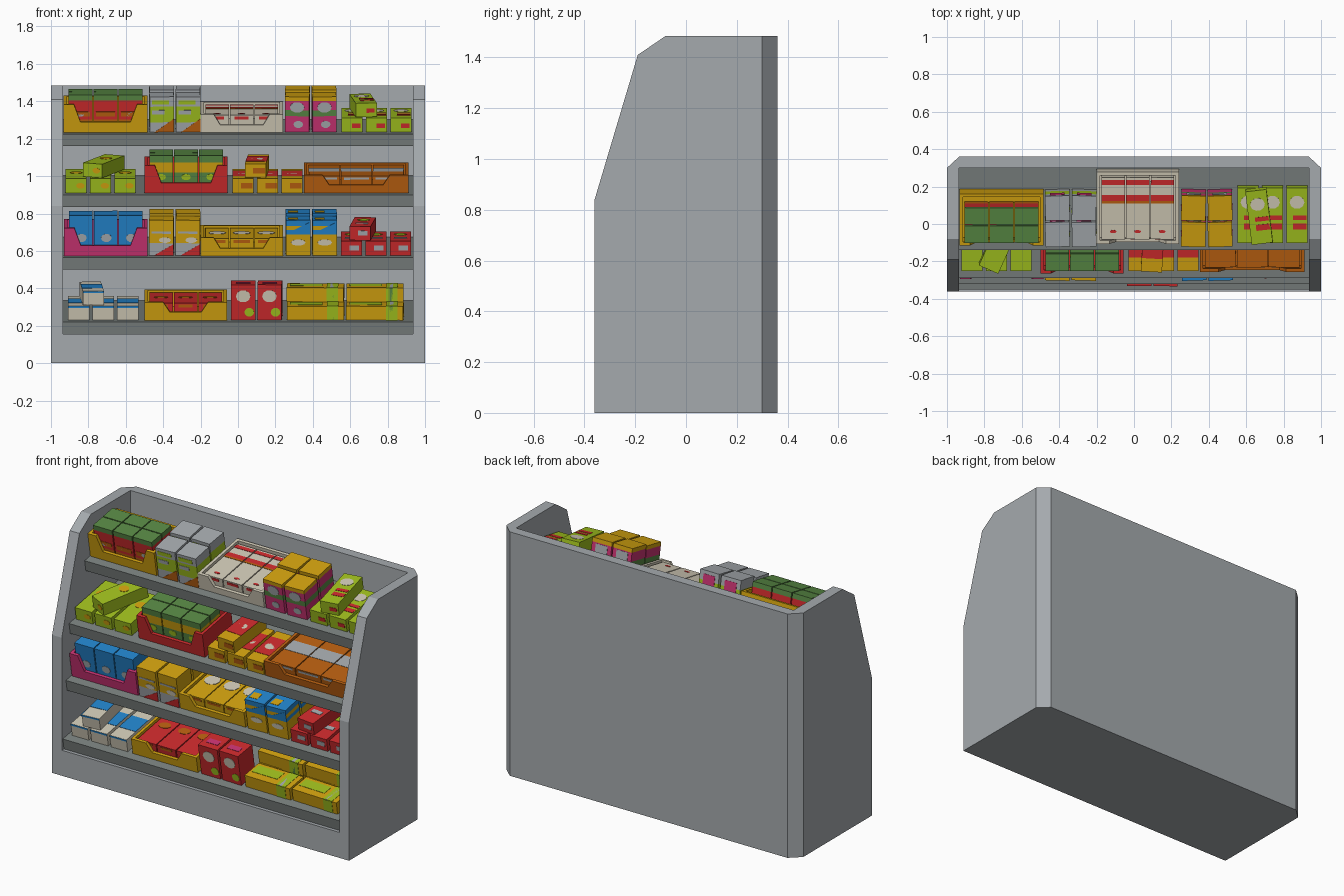
import bpy, bmesh, math, random
from mathutils import Matrix, Vector

if "Cube" in bpy.data.objects:
    bpy.data.objects.remove(bpy.data.objects["Cube"])
random.seed(4)

def lin(h):
    def f(c):
        return c / 12.92 if c <= 0.04045 else ((c + 0.055) / 1.055) ** 2.4
    return [f(int(h[i:i + 2], 16) / 255) for i in (0, 2, 4)] + [1]

COLOURS = dict(cabinet_grey='A5AAAE', shelf_grey='7B8280', red='CC2A2C', green='588844', lime='A0C01E',
               yellow='D2A20F', orange='B85F10', magenta='C93372', blue='2384CC', cream='D0C9B6')
MATS, IDX = [], {}
for n, h in COLOURS.items():
    m = bpy.data.materials.new(n)
    m.diffuse_color = lin(h)
    m.use_nodes = True
    m.node_tree.nodes["Principled BSDF"].inputs["Base Color"].default_value = m.diffuse_color
    IDX[n] = len(MATS)
    MATS.append(m)
GREY = 'cabinet_grey'

def finish(name, bm, M=Matrix()):
    bmesh.ops.recalc_face_normals(bm, faces=bm.faces[:])
    bm.transform(M)
    me = bpy.data.meshes.new(name)
    bm.to_mesh(me)
    bm.free()
    for m in MATS:
        me.materials.append(m)
    bpy.context.collection.objects.link(bpy.data.objects.new(name, me))

def prism(bm, pts, lo, hi, mat, plane, M=Matrix()):
    """Extrude a 2D outline along the axis its plane leaves out."""
    place = {'xz': lambda a, b, t: (a, t, b), 'xy': lambda a, b, t: (a, b, t), 'yz': lambda a, b, t: (t, a, b)}[plane]
    A, B = ([bm.verts.new(M @ Vector(place(a, b, t))) for a, b in pts] for t in (lo, hi))
    fs = [bm.faces.new(A), bm.faces.new(B)]
    for i in range(len(pts)):
        j = (i + 1) % len(pts)
        fs.append(bm.faces.new((A[i], A[j], B[j], B[i])))
    for f in fs:
        f.material_index = IDX[mat]

def rect(a0, a1, b0, b1):
    return [(a0, b0), (a1, b0), (a1, b1), (a0, b1)]

def carton(bm, x, v, w, sx, sy, sz, bands, labels=(), yaw=0.0):
    """Box in stacked colour bands [(top fraction, colour)], with thin printed plates."""
    M = Matrix.Translation((x + sx / 2, v + sy / 2, w)) @ Matrix.Rotation(yaw, 4, 'Z') @ Matrix.Translation((-sx / 2, -sy / 2, 0))
    ring = lambda z: [bm.verts.new(M @ Vector((a, b, z))) for a, b in rect(0, sx, 0, sy)]
    low = ring(0)
    bm.faces.new(low).material_index = IDX[bands[0][1]]
    for top, mat in bands:
        up = ring(sz * top)
        for i in range(4):
            j = (i + 1) % 4
            bm.faces.new((low[i], low[j], up[j], up[i])).material_index = IDX[mat]
        low = up
    bm.faces.new(low).material_index = IDX[bands[-1][1]]
    bmesh.ops.remove_doubles(bm, verts=bm.verts[:], dist=1e-6)
    for face, shape, u0, u1, t0, t1, mat in labels:
        H = sy if face == 't' else sz
        u0, u1, t0, t1 = u0 * sx, u1 * sx, t0 * H, t1 * H
        if shape == 'o':
            pts = [((u0 + u1) / 2 + (u1 - u0) / 2 * math.cos(k * math.pi / 5),
                    (t0 + t1) / 2 + (t1 - t0) / 2 * math.sin(k * math.pi / 5)) for k in range(10)]
        elif shape == 'd':
            pts = [(u0, t0), (u1, t0), (u1, t1)]
        else:
            pts = rect(u0, u1, t0, t1)
        lo, hi, plane = {'f': (-0.002, 0.0005, 'xz'), 'b': (sy - 0.0005, sy + 0.002, 'xz'),
                         't': (sz - 0.0005, sz + 0.002, 'xy')}[face]
        prism(bm, pts, lo, hi, mat, plane, M)

# ---------- cabinet ----------
for s, n in ((-1, 'left'), (1, 'right')):
    bm = bmesh.new()
    prism(bm, [(-.36, 0), (-.36, .84), (-.19, 1.41), (-.08, 1.485), (.30, 1.485), (.30, 0)],
          s * .935, s, GREY, 'yz')
    finish(n + '_side_panel', bm)
bm = bmesh.new()
prism(bm, [(-1, .30), (1, .30), (.935, .36), (-.935, .36)], 0, 1.485, GREY, 'xy')
finish('back_panel', bm)
bm = bmesh.new()
prism(bm, rect(-.936, .936, -.36, .30), 0, .155, GREY, 'xy')
finish('plinth', bm)

# ---------- sloping shelves: (front y, top z at the front) ----------
ROWS = [(-.14, 1.225), (-.29, .90), (-.32, .565), (-.35, .22)]
ROWM = [Matrix.Translation((0, y, z)) @ Matrix.Rotation(math.radians(10), 4, 'X') for y, z in ROWS]
for i, (y, z) in enumerate(ROWS):
    bm = bmesh.new()
    prism(bm, rect(-.937, .937, 0, (.31 - y) / math.cos(.1745)), -.066, 0, 'shelf_grey', 'xy')
    finish('shelf_%d' % (i + 1), bm, ROWM[i])
V0, W0 = .052, .001

# ---------- product helpers ----------
def tray(name, row, x0, x1, depth, h, cut, notch, mat, bands, labels, rows, box_d, box_h, cols=3):
    """Open display case with a notched front, filled with cartons."""
    bm = bmesh.new()
    t, v1 = .018, V0 + depth
    prism(bm, rect(x0, x1, V0, v1), W0, W0 + .008, mat, 'xy')
    n = notch
    prism(bm, [(x0, 0), (x1, 0), (x1, h), (x1 - n, h), (x1 - n - .035, cut), (x0 + n + .035, cut), (x0 + n, h), (x0, h)],
          V0, V0 + t, mat, 'xz')
    prism(bm, rect(x0, x1, 0, h), v1 - t, v1, mat, 'xz')
    for a in (x0, x1 - t):
        prism(bm, rect(V0, v1, 0, h), a, a + t, mat, 'yz')
    finish(name + '_case', bm, ROWM[row])
    bm = bmesh.new()
    step = (x1 - x0 - 2 * t - .01) / cols
    for c in range(cols):
        for r in range(rows):
            carton(bm, x0 + t + .008 + c * step, V0 + t + .005 + r * (box_d + .006), .009, step - .006, box_d, box_h,
                   bands, labels, random.uniform(-.01, .01))
    finish(name + '_cartons', bm, ROWM[row])

def tall(name, row, x0, bands, labels, rows=2):
    """Upright cartons standing two abreast."""
    bm = bmesh.new()
    for c in range(2):
        for r in range(rows):
            carton(bm, x0 + c * .142, V0 + r * .145, W0, .13, .134, .192 + .012 * r, bands, labels, random.uniform(-.04, .04))
    finish(name, bm, ROWM[row])

def long_pile(name, row, x0, bands, labels, top_x, yaw, w=.113, gap=.018):
    """Three long cartons side by side and one lying on top."""
    bm = bmesh.new()
    for c in range(3):
        carton(bm, x0 + c * (w + gap), V0, W0, w, .30, .078, bands, labels)
    carton(bm, top_x, V0 + .01, W0 + .081, w, .29, .075, bands, labels, yaw)
    finish(name, bm, ROWM[row])

def solid(m):
    return [(1, m)]

# ---------- top row ----------
tray('yellow_tall', 0, -.932, -.485, .28, .15, .055, .055, 'yellow',
     [(.3, 'orange'), (.62, 'red'), (.84, 'red'), (1, 'green')],
     [('f', 'r', .1, .9, .38, .52, 'orange'), ('f', 'o', .35, .65, .38, .5, GREY)], 2, .092, .19)
tall('grey_lime_boxes', 0, -.474, [(.28, GREY), (.72, 'lime'), (1, GREY)],
     [('f', 'd', .2, 1, 0, .38, 'orange'), ('f', 'r', .1, .6, .5, .62, GREY), ('f', 'r', .1, .8, .78, .9, 'lime'),
      ('b', 'r', .2, .8, .6, .9, 'magenta')])
tray('cream_low', 0, -.2, .24, .39, .098, .04, .07, 'cream', solid('cream'),
     [('t', 'r', 0, 1, .62, .72, 'red'), ('t', 'r', 0, 1, .88, .96, 'red'), ('t', 'o', .35, .65, .1, .15, 'red'),
      ('t', 'r', 0, 1, .58, .62, 'orange'), ('f', 'r', .2, .8, .7, .9, 'red')], 1, .335, .08)
tall('magenta_boxes', 0, .253, [(.45, 'magenta'), (.62, 'green'), (.88, 'magenta'), (1, 'yellow')],
     [('f', 'o', .2, .8, .55, .85, GREY), ('f', 'o', .35, .75, .12, .32, GREY), ('b', 'r', .2, .8, .6, .85, GREY)])
LIME_TOP = [('t', 'o', .15, .85, .62, .86, 'cream')]
long_pile('lime_boxes_right', 0, .553, solid('lime'),
          LIME_TOP + [('t', 'r', .3, .95, .42, .5, 'red'), ('t', 'r', .3, .95, .25, .36, 'red'),
                      ('f', 'r', .5, .9, .3, .6, 'red')], .612, .12)

# ---------- second row ----------
long_pile('lime_boxes_left', 1, -.922, solid('lime'),
          [('t', 'o', .2, .8, .5, .7, 'yellow'), ('f', 'o', .5, .9, .3, .7, 'yellow')], -.775, -.42)
tray('red_tall', 1, -.5, -.055, .28, .15, .055, .055, 'red',
     [(.52, 'green'), (.8, 'yellow'), (1, 'green')], [('f', 'o', .3, .7, .3, .48, 'lime')], 2, .092, .19)
long_pile('yellow_red_boxes', 1, -.03, solid('yellow'),
          [('t', 'r', 0, 1, .25, .8, 'red'), ('t', 'o', .2, .8, .42, .62, 'cream'), ('f', 'r', .4, .95, .3, .7, 'orange')],
          .045, -.06)
tray('orange_low', 1, .352, .912, .39, .098, .045, .1, 'orange', solid('orange'),
     [('t', 'r', 0, 1, .4, .68, GREY), ('f', 'r', .1, .9, .75, .9, GREY)], 1, .335, .08)

# ---------- third row ----------
tray('magenta_tall', 2, -.93, -.485, .28, .15, .055, .055, 'magenta', solid('blue'),
     [('f', 'o', .3, .75, .3, .52, GREY)], 1, .15, .205)
tall('yellow_grey_boxes', 2, -.474, [(.35, GREY), (1, 'yellow')],
     [('f', 'd', .2, 1, 0, .32, 'red'), ('f', 'r', .1, .9, .62, .68, GREY), ('f', 'o', .4, .9, .36, .52, 'cream')])
tray('yellow_low', 2, -.2, .24, .39, .098, .04, .07, 'yellow', solid('yellow'),
     [('t', 'o', .12, .88, .4, .66, 'cream'), ('f', 'r', .15, .85, .72, .9, 'orange')], 1, .335, .08)
tall('blue_yellow_boxes', 2, .255, [(.6, 'yellow'), (.72, 'blue'), (.84, 'yellow'), (1, 'blue')],
     [('f', 'o', .2, .8, .28, .46, 'cream'), ('f', 'd', .3, 1, .72, .95, 'blue'), ('t', 'r', .1, .5, .2, .6, 'yellow')])
long_pile('red_boxes_long', 2, .55, solid('red'),
          [('t', 'o', .2, .8, .6, .8, 'lime'), ('t', 'r', .2, .8, .3, .4, GREY), ('f', 'r', .4, .85, .35, .7, GREY)],
          .61, -.1)

# ---------- bottom row ----------
long_pile('cream_blue_boxes', 3, -.908, solid('cream'),
          [('t', 'r', 0, 1, .3, .72, 'blue'), ('f', 'r', 0, 1, .86, .98, 'blue')], -.838, .06)
tray('yellow_red_low', 3, -.5, -.06, .39, .098, .045, .1, 'yellow', solid('red'),
     [('t', 'o', .2, .8, .45, .62, 'orange'), ('f', 'r', .2, .8, .72, .9, 'orange')], 1, .335, .08)
tall('red_boxes_upright', 3, -.037, solid('red'),
     [('f', 'o', .2, .8, .5, .85, 'cream'), ('f', 'o', .55, .95, .1, .35, 'lime'), ('t', 'r', .2, .8, .3, .6, 'magenta')], 1)
bm = bmesh.new()
WIDE = [('f', 'r', .7, .9, 0, 1, 'lime'), ('f', 'r', .76, .82, 0, 1, 'green'),
        ('t', 'r', .7, .9, 0, 1, 'lime'), ('t', 'r', .76, .82, 0, 1, GREY), ('t', 'r', .05, .62, .35, .85, 'lime')]
for c in range(2):
    for r, k in ((0, 0), (1, 0), (1, 1)):
        carton(bm, .262 + c * .318, V0 + r * .142, W0 + k * .076, .305, .135, .075, solid('yellow'), WIDE,
               random.uniform(-.03, .03))
finish('wide_yellow_boxes', bm, ROWM[3])
